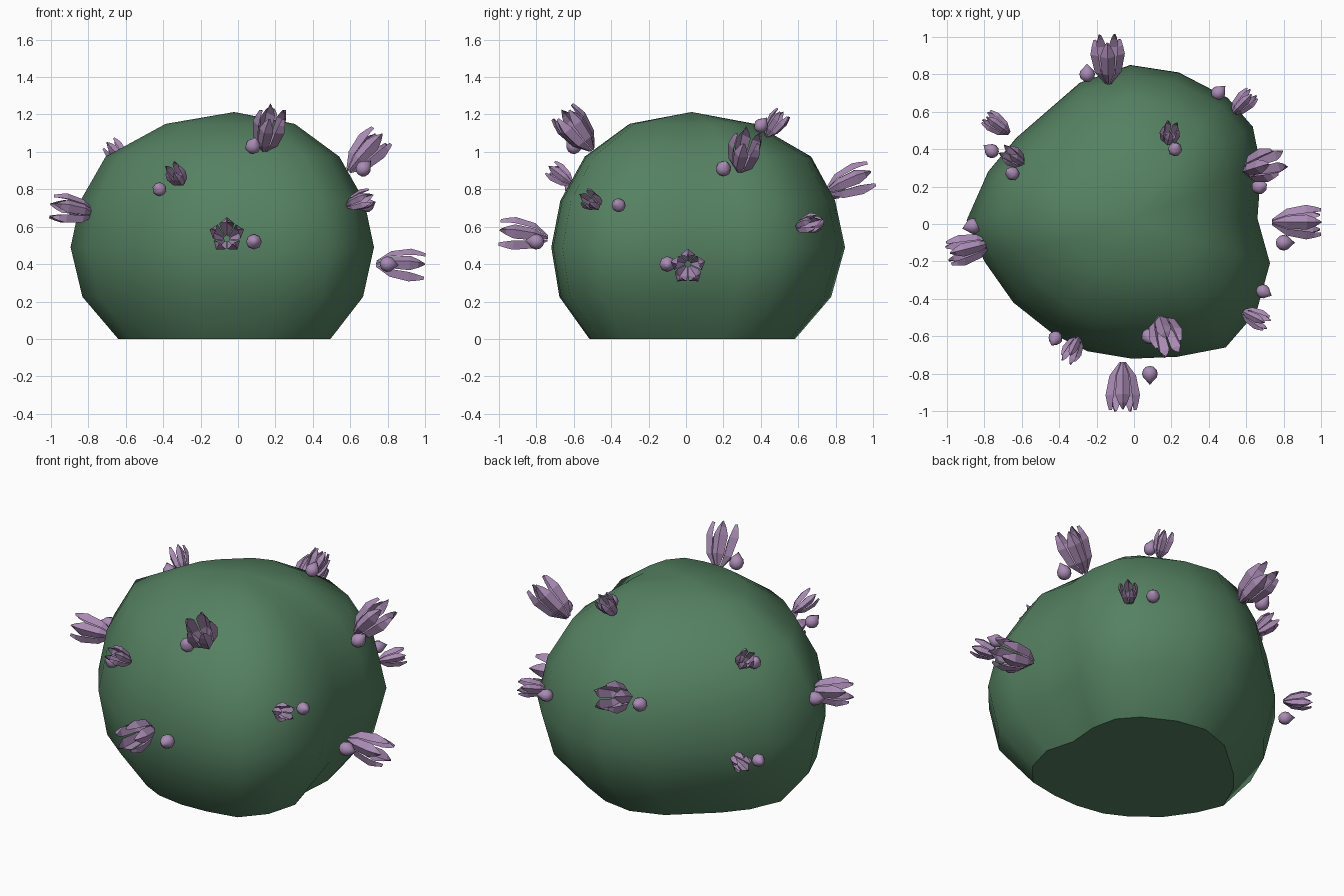
import bpy, bmesh, math
from mathutils import Vector, Matrix

if "Cube" in bpy.data.objects:
    bpy.data.objects.remove(bpy.data.objects["Cube"])


def material(name, rgb):
    m = bpy.data.materials.new(name)
    m.diffuse_color = (*rgb, 1)
    m.use_nodes = True
    m.node_tree.nodes["Principled BSDF"].inputs["Base Color"].default_value = m.diffuse_color
    return m


GREEN = material("leaf green", (0.09, 0.22, 0.12))
LILAC = material("lilac", (0.40, 0.26, 0.46))


def finish(bm, name, mat, smooth):
    bmesh.ops.recalc_face_normals(bm, faces=bm.faces)
    for f in bm.faces:
        f.smooth = smooth
    me = bpy.data.meshes.new(name)
    bm.to_mesh(me)
    bm.free()
    me.materials.append(mat)
    ob = bpy.data.objects.new(name, me)
    bpy.context.collection.objects.link(ob)
    return ob


# Lumpy bush: one widest outline, scaled ring by ring up to the crown
OUTLINE = [(.66, .03), (.68, .30), (.635, .52), (.50, .675), (.24, .81), (-.02, .85),
           (-.29, .755), (-.63, .46), (-.78, .28), (-.895, .02), (-.80, -.20),
           (-.645, -.42), (-.43, -.59), (-.25, -.68), (-.01, -.72), (.23, -.71),
           (.49, -.66), (.655, -.47), (.727, -.21)]
# height, scale, centre x, centre y
RINGS = [(0, .70, -.07, .03), (.225, .925, -.078, .045), (.49, 1, -.08, .06),
         (.74, .935, -.08, .058), (.975, .77, -.08, .06), (1.15, .425, -.04, .03)]
bm = bmesh.new()
rows = []
for z, s, cx, cy in RINGS:
    rows.append([bm.verts.new((cx + (x + .08) * s, cy + (y - .06) * s, z)) for x, y in OUTLINE])
n = len(OUTLINE)
for a, b in zip(rows, rows[1:]):
    for i in range(n):
        j = (i + 1) % n
        bm.faces.new((a[i], a[j], b[j], b[i]))
crown = bm.verts.new((-.02, .03, 1.213))
for i in range(n):
    bm.faces.new((rows[-1][i], rows[-1][(i + 1) % n], crown))
bm.faces.new(rows[0][::-1])
bush = finish(bm, "bush", GREEN, True)
for e in bush.data.edges:   # crisp rim around the flat underside
    if all(bush.data.vertices[v].co.z < .001 for v in e.vertices):
        e.use_edge_sharp = True


def place(ob, centre, axis):
    q = Vector(axis).normalized().to_track_quat('Z', 'Y')
    ob.matrix_world = Matrix.Translation(centre) @ q.to_matrix().to_4x4()


# Flower: five folded petals, each with a raised middle ridge
PETAL = [(-.13, .018, 30), (-.055, .075, 34), (.05, .097, 32), (.095, .088, 20), (.13, .078, 3)]


def flower(centre, axis, s):
    bm = bmesh.new()
    for k in range(5):
        a0 = math.radians(72 * k + 18)
        grid = []
        for z, r, half in PETAL:
            row = []
            for side in (-1, 0, 1):
                a = a0 + side * math.radians(half)
                rr = r * (1 if side == 0 else .78)
                row.append(bm.verts.new((rr * s * math.cos(a), rr * s * math.sin(a), z * s)))
            grid.append(row)
        for p, q in zip(grid, grid[1:]):
            for i in (0, 1):
                bm.faces.new((p[i], p[i + 1], q[i + 1], q[i]))
    place(finish(bm, "flower", LILAC, False), centre, axis)


# Bud: small ball drawn out to a point
def bud(centre, axis, r):
    bm = bmesh.new()
    bmesh.ops.create_uvsphere(bm, u_segments=8, v_segments=6, radius=r)
    for v in bm.verts:
        if v.co.z > r * .9:
            v.co.z = r * 1.45
    place(finish(bm, "bud", LILAC, True), centre, axis)


# flower centre, direction, scale, bud centre
BLOOMS = [
    ((.868, .01, .39), (1, 0, -.08), 1, (.80, -.10, .40)),
    ((-.06, -.868, .55), (0, -1, .1), 1, (.085, -.80, .52)),
    ((-.14, .872, .83), (-.03, 1, .38), 1, (-.25, .80, .79)),
    ((.68, .31, .99), (.2, .06, .21), 1, (.67, .20, .91)),
    ((.165, -.58, 1.11), (.05, -.15, .19), 1, (.08, -.60, 1.03)),
    ((-.88, -.13, .685), (-1, -.25, .15), .9, (-.86, -.01, .68)),
    ((-.325, -.665, .87), (-.3, -.6, .45), .6, (-.42, -.61, .80)),
    ((.19, .475, 1.145), (.1, .45, .6), .6, (.22, .40, 1.14)),
    ((-.64, .355, .99), (-.45, .3, .5), .6, (-.65, .27, .95)),
    ((-.73, .53, .47), (-.7, .5, .1), .6, (-.76, .39, .43)),
    ((.58, .645, .61), (.6, .6, .15), .6, (.45, .70, .62)),
    ((.645, -.50, .735), (.8, -.4, .3), .6, (.69, -.36, .715)),
]
for c, d, s, b in BLOOMS:
    flower(c, d, s)
    bud(b, d, .042 if s > .8 else .038)
